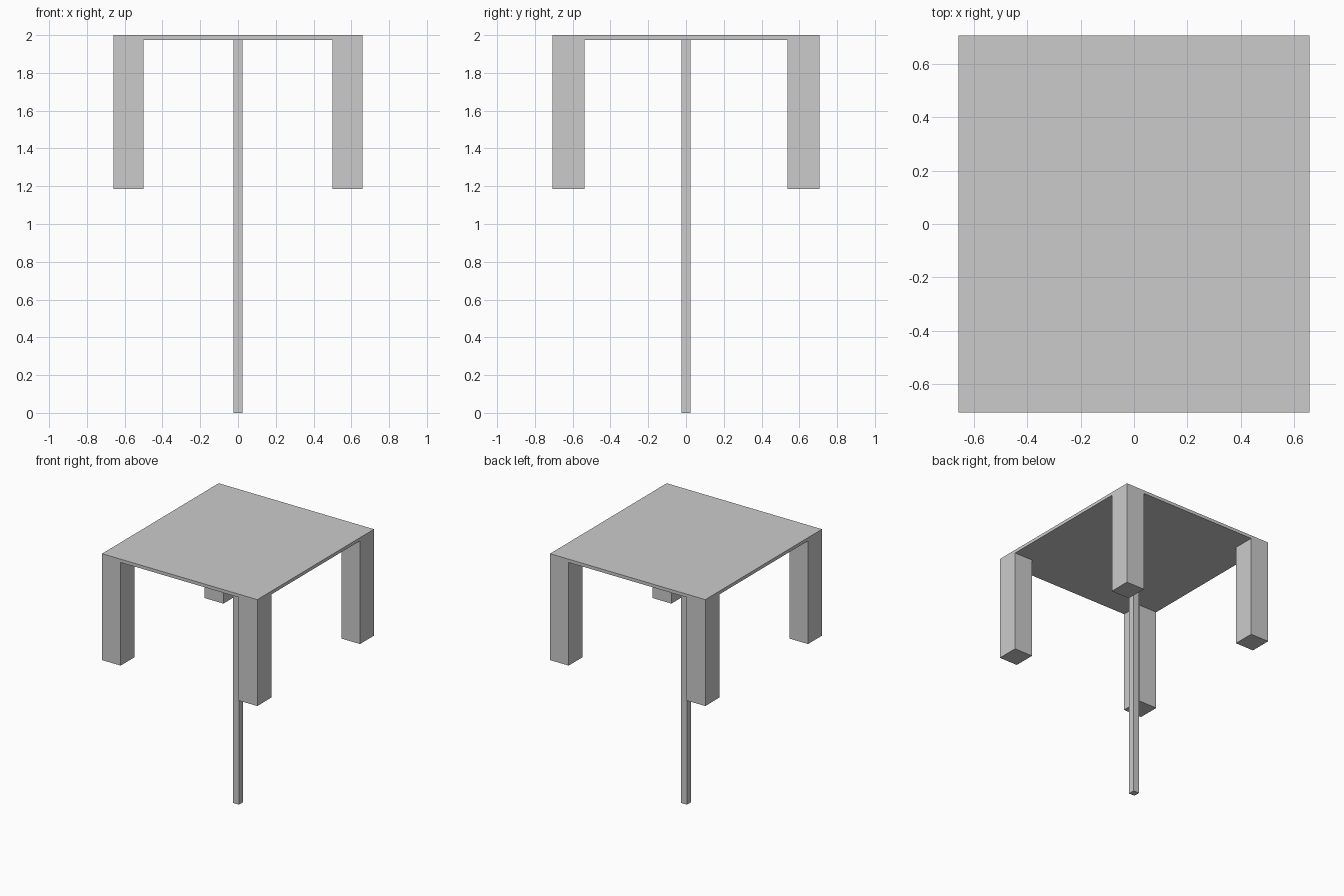
import bpy, bmesh, math

if "Cube" in bpy.data.objects:
    bpy.data.objects.remove(bpy.data.objects["Cube"])

HX, HY = 0.658, 0.706      # half size of the top
IX, IY = 0.50, 0.537       # inner faces of the corner legs
TOP, UNDER, LEG_END = 2.0, 1.975, 1.185
POLE = 0.05


def finish(bm, name):
    bmesh.ops.recalc_face_normals(bm, faces=bm.faces)
    mesh = bpy.data.meshes.new(name)
    bm.to_mesh(mesh)
    bm.free()
    obj = bpy.data.objects.new(name, mesh)
    bpy.context.collection.objects.link(obj)
    return obj


def extrude_to(bm, faces, z):
    out = bmesh.ops.extrude_face_region(bm, geom=faces)["geom"]
    for v in (g for g in out if isinstance(g, bmesh.types.BMVert)):
        v.co.z = z


# Flat top with four corner legs, one solid drawn down from a 3 x 3 grid
bm = bmesh.new()
bmesh.ops.create_grid(bm, x_segments=3, y_segments=3, size=1)
for v in bm.verts:
    x, y = v.co.x, v.co.y
    v.co = (math.copysign(HX if abs(x) > 0.9 else IX, x),
            math.copysign(HY if abs(y) > 0.9 else IY, y), TOP)
extrude_to(bm, bm.faces[:], UNDER)
corners = [f for f in bm.faces
           if all(abs(v.co.z - UNDER) < 1e-4 for v in f.verts)
           and abs(f.calc_center_median().x) > IX
           and abs(f.calc_center_median().y) > IY]
extrude_to(bm, corners, LEG_END)
bmesh.ops.recalc_face_normals(bm, faces=bm.faces)
bmesh.ops.dissolve_limit(bm, angle_limit=0.01, verts=bm.verts, edges=bm.edges)
finish(bm, "top_with_legs")

# Slim square pole under the centre
bm = bmesh.new()
bmesh.ops.create_cube(bm, size=1)
bmesh.ops.scale(bm, vec=(POLE, POLE, UNDER), verts=bm.verts)
bmesh.ops.translate(bm, vec=(0, 0, UNDER / 2), verts=bm.verts)
finish(bm, "centre_pole")
